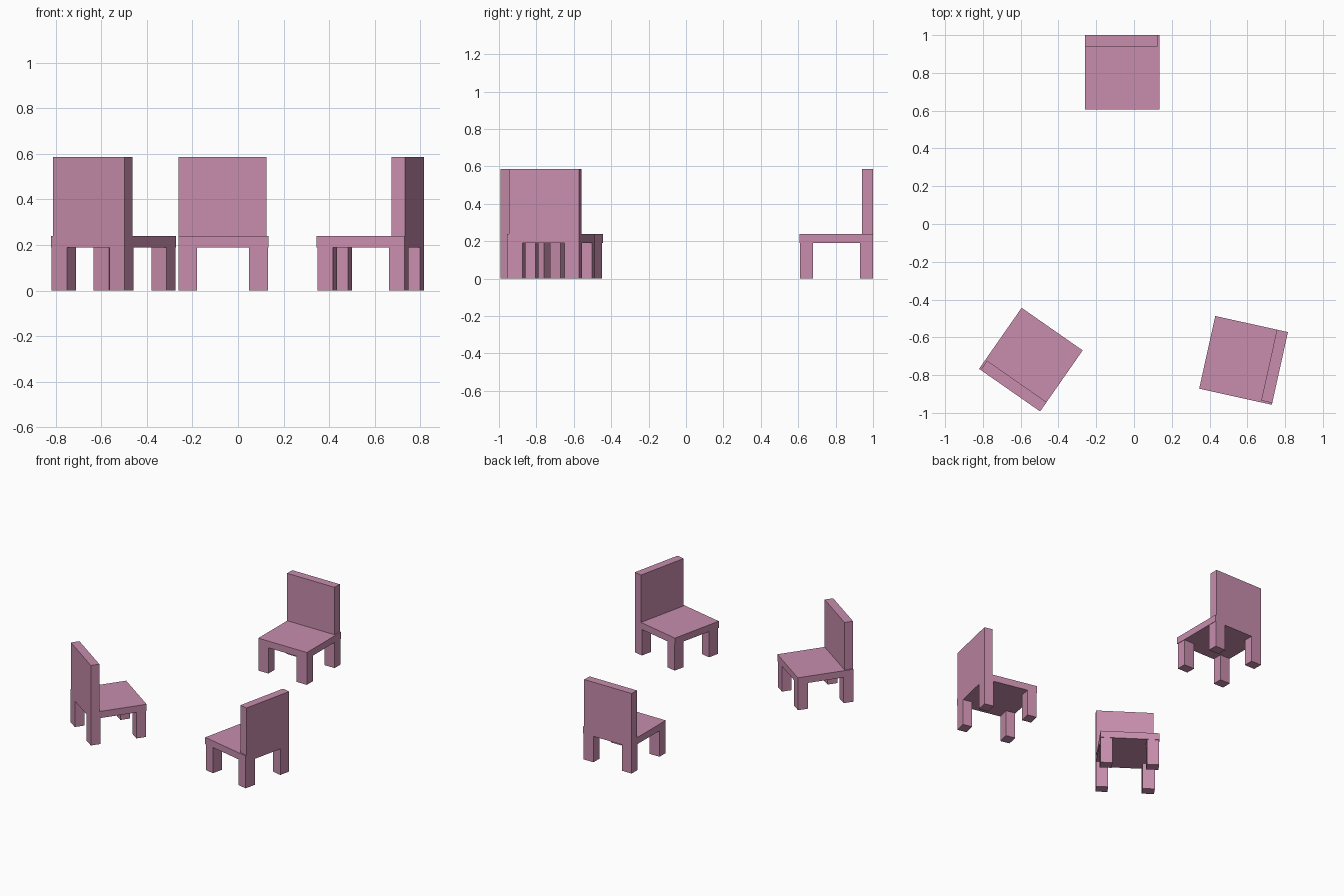
import bpy
import math
from mathutils import Matrix, Vector

if "Cube" in bpy.data.objects:
    bpy.data.objects.remove(bpy.data.objects["Cube"])

pink = bpy.data.materials.new("dusty pink")
pink.diffuse_color = (0.58, 0.27, 0.42, 1)
pink.use_nodes = True
pink.node_tree.nodes["Principled BSDF"].inputs["Base Color"].default_value = pink.diffuse_color


def box(name, lo, hi, place):
    """Box between two local corners, placed by the chair's matrix."""
    bpy.ops.mesh.primitive_cube_add(size=1)
    ob = bpy.context.object
    ob.name = name
    lo, hi = Vector(lo), Vector(hi)
    ob.data.transform(Matrix.Translation((lo + hi) / 2) @ Matrix.Diagonal((*(hi - lo), 1)))
    ob.matrix_world = place
    ob.data.materials.append(pink)


SEAT_BOTTOM, SEAT_TOP, BACK_TOP = 0.19, 0.239, 0.586
HALF = 0.197


def chair(label, x, y, degrees):
    place = Matrix.Translation((x, y, 0)) @ Matrix.Rotation(math.radians(degrees), 4, 'Z')
    # seat and backrest (backrest stops a little short on one side)
    box(label + "_seat", (-HALF, -HALF, SEAT_BOTTOM), (HALF, HALF, SEAT_TOP), place)
    box(label + "_backrest", (-HALF, 0.137, SEAT_TOP), (0.187, HALF, BACK_TOP), place)
    # four square-cut legs
    for side, x0, x1 in (("left", -HALF, -0.117), ("right", 0.112, 0.194)):
        for end, y0, y1 in (("front", -0.194, -0.125), ("back", 0.128, HALF)):
            box(f"{label}_{end}_{side}_leg", (x0, y0, 0), (x1, y1, SEAT_BOTTOM), place)


chair("rear_chair", -0.063, 0.803, 0)
chair("left_chair", -0.546, -0.718, 145.1)
chair("right_chair", 0.580, -0.722, -102.5)
